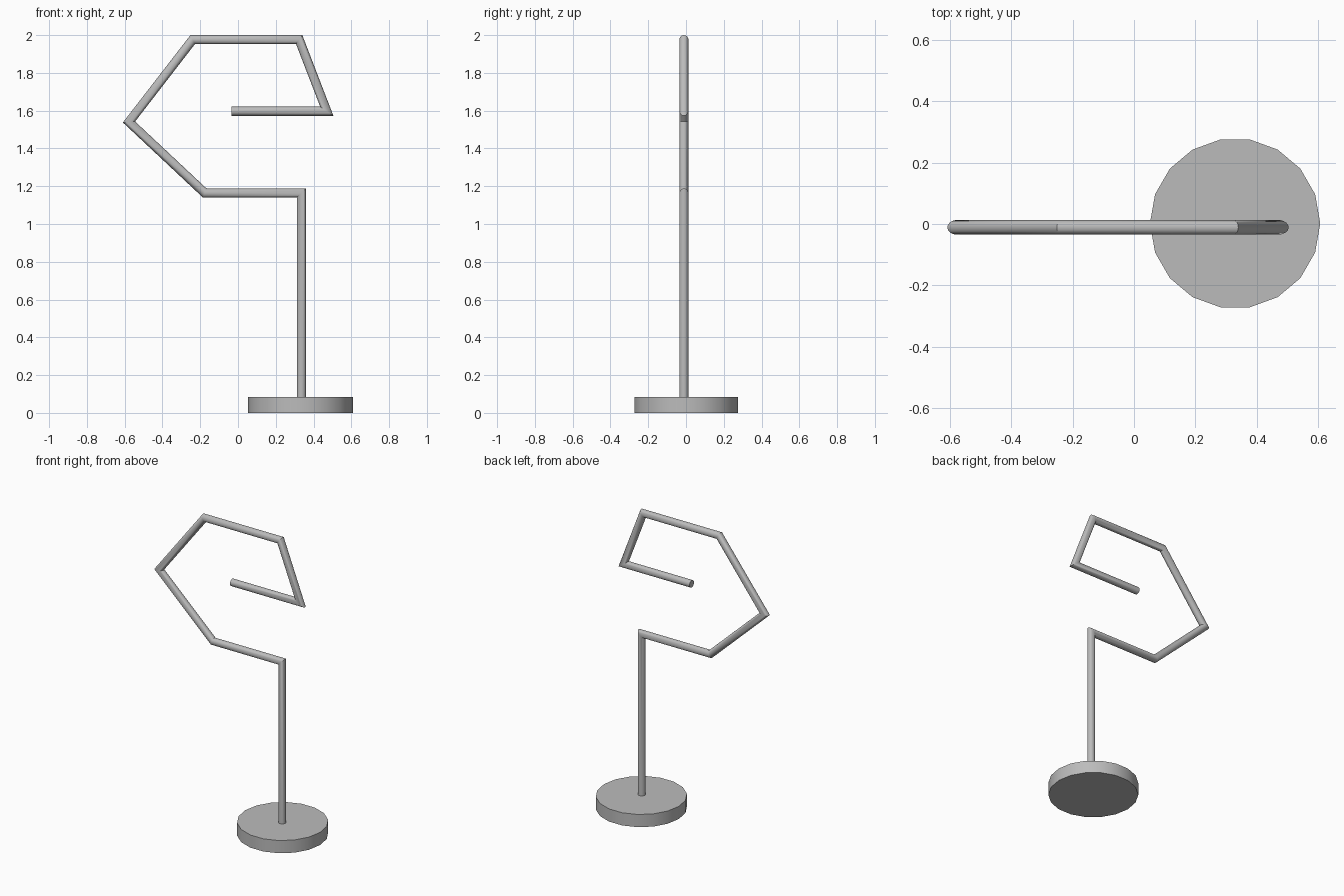
import bpy
import bmesh
import math
from mathutils import Vector

cube = bpy.data.objects.get("Cube")
if cube:
    bpy.data.objects.remove(cube, do_unlink=True)

# Single grey metal
grey = bpy.data.materials.new("grey metal")
grey.use_nodes = True
grey.diffuse_color = (0.5, 0.5, 0.5, 1)
grey.node_tree.nodes["Principled BSDF"].inputs["Base Color"].default_value = grey.diffuse_color


def finish(obj):
    obj.data.materials.append(grey)
    bpy.ops.object.select_all(action='DESELECT')
    obj.select_set(True)
    bpy.context.view_layer.objects.active = obj
    bpy.ops.object.shade_smooth_by_angle(angle=math.radians(35))


def mitred_pipe(name, path, y, radius, sides):
    """Round pipe through (x, z) points with sharp mitred corners."""
    pts = [Vector(p) for p in path]
    dirs = [(b - a).normalized() for a, b in zip(pts, pts[1:])]
    bm = bmesh.new()
    rings = []
    for i, p in enumerate(pts):
        before, after = dirs[max(i - 1, 0)], dirs[min(i, len(dirs) - 1)]
        tangent = (before + after).normalized()
        # Widen the ring across the corner so the pipe keeps its thickness
        side = Vector((-tangent.y, tangent.x)) / tangent.dot(after)
        ring = []
        for k in range(sides):
            a = 2 * math.pi * k / sides
            q = p + side * radius * math.cos(a)
            ring.append(bm.verts.new((q.x, y + radius * math.sin(a), q.y)))
        rings.append(ring)
    for lower, upper in zip(rings, rings[1:]):
        for k in range(sides):
            n = (k + 1) % sides
            bm.faces.new((lower[k], lower[n], upper[n], upper[k]))
    bm.faces.new(rings[0])
    bm.faces.new(rings[-1])
    bmesh.ops.recalc_face_normals(bm, faces=bm.faces)
    mesh = bpy.data.meshes.new(name)
    bm.to_mesh(mesh)
    bm.free()
    obj = bpy.data.objects.new(name, mesh)
    bpy.context.collection.objects.link(obj)
    finish(obj)


# Round base: first vertex lies on the x axis
base_height = 0.085
bpy.ops.mesh.primitive_cylinder_add(
    vertices=18, radius=0.278, depth=base_height,
    location=(0.33, 0.002, base_height / 2), rotation=(0, 0, math.pi / 2))
base = bpy.context.object
base.name = "round_base"
finish(base)

# Post and bent arm in one continuous pipe
mitred_pipe("bent_pipe", [
    (0.336, 0.04), (0.336, 1.164), (-0.176, 1.164), (-0.577, 1.54),
    (-0.24, 1.976), (0.324, 1.976), (0.47, 1.597), (-0.035, 1.597),
], y=-0.011, radius=0.024, sides=18)
